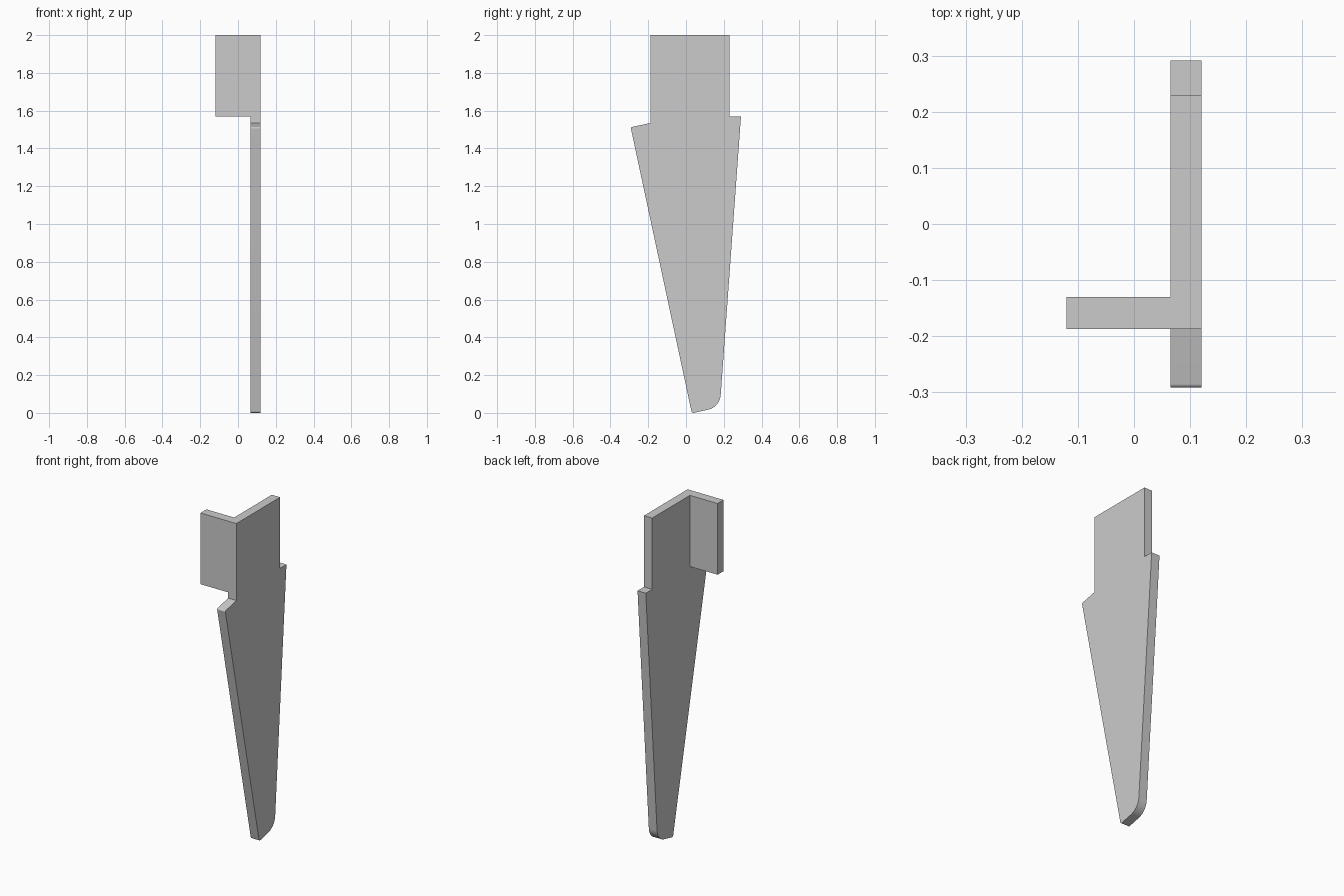
import bpy
import bmesh
from math import tan
from mathutils import Vector

if "Cube" in bpy.data.objects:
    bpy.data.objects.remove(bpy.data.objects["Cube"])


def fillet(prev, corner, nxt, radius, steps):
    """Points of a round arc replacing a corner of a profile."""
    p, c, n = Vector(prev), Vector(corner), Vector(nxt)
    a, b = (p - c).normalized(), (n - c).normalized()
    half = a.angle(b) / 2
    start, end = c + a * radius / tan(half), c + b * radius / tan(half)
    centre = c + (a + b).normalized() * (radius ** 2 + (start - c).length ** 2) ** 0.5
    u, v = start - centre, end - centre
    return [centre + u.lerp(v, i / steps).normalized() * radius for i in range(steps + 1)]


def extrude_x(name, outline, x0, x1):
    """Solid made from a (y, z) outline pushed from x0 to x1."""
    bm = bmesh.new()
    face = bm.faces.new([bm.verts.new((x0, y, z)) for y, z in outline])
    new = bmesh.ops.extrude_face_region(bm, geom=[face])["geom"]
    verts = [g for g in new if isinstance(g, bmesh.types.BMVert)]
    bmesh.ops.translate(bm, verts=verts, vec=(x1 - x0, 0, 0))
    bmesh.ops.recalc_face_normals(bm, faces=bm.faces)
    mesh = bpy.data.meshes.new(name)
    bm.to_mesh(mesh)
    bm.free()
    obj = bpy.data.objects.new(name, mesh)
    bpy.context.collection.objects.link(obj)
    bpy.context.view_layer.objects.active = obj
    obj.select_set(True)
    bpy.ops.object.shade_smooth_by_angle(angle=0.5)
    obj.select_set(False)
    return obj


# Tapered plate: (y, z, corner radius)
corners = [
    (-0.187, 2.0, 0), (-0.187, 1.535, 0),
    (-0.293, 1.512, 0.008), (0.031, -0.002, 0.012),
    (0.179, 0.031, 0.085), (0.291, 1.57, 0),
    (0.23, 1.57, 0), (0.23, 2.0, 0),
]
outline = []
for i, (y, z, r) in enumerate(corners):
    if r:
        outline += fillet(corners[i - 1][:2], (y, z), corners[i + 1][:2], r, 10)
    else:
        outline.append((y, z))
extrude_x("tapered_plate", outline, 0.065, 0.12)

# Side flange at the top
extrude_x("side_flange", [(-0.187, 1.57), (-0.13, 1.57), (-0.13, 2.0), (-0.187, 2.0)], -0.12, 0.065)
